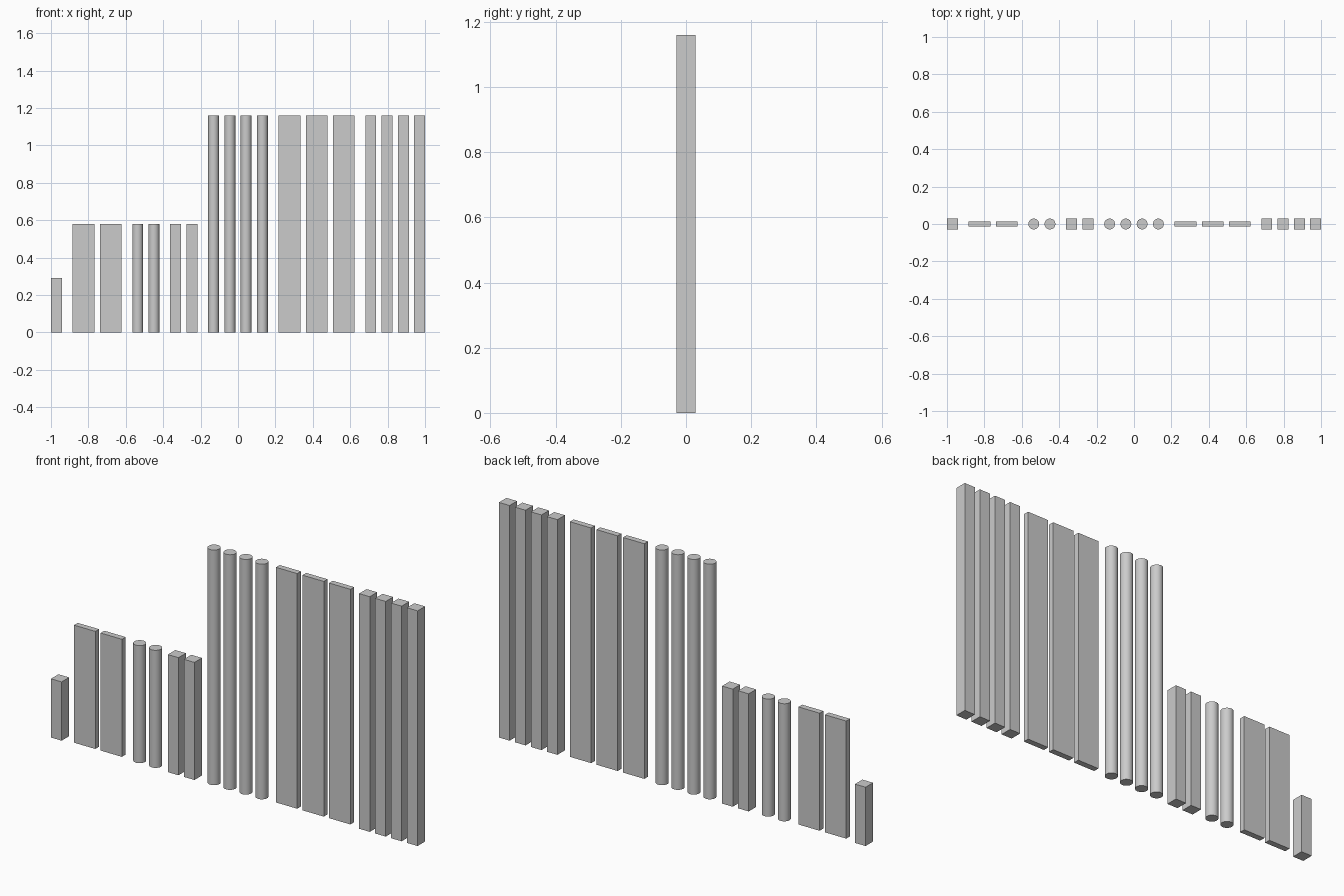
import bpy

if "Cube" in bpy.data.objects:
    bpy.data.objects.remove(bpy.data.objects["Cube"])

U = 2 / 34.5          # post width; every size and gap is a multiple of it
GAP = 0.5 * U


def post(name, kind, x, height):
    """Add one upright standing on z = 0 with its left side at x."""
    width = 2 * U if kind == "plank" else U
    loc = (x + width / 2, 0, height / 2)
    if kind == "round":
        bpy.ops.mesh.primitive_cylinder_add(vertices=32, radius=U / 2, depth=height, location=loc)
        bpy.ops.object.shade_smooth_by_angle()
    else:
        depth = U / 2 if kind == "plank" else U
        bpy.ops.mesh.primitive_cube_add(size=1, location=loc)
        bpy.context.object.scale = (width, depth, height)
        bpy.ops.object.transform_apply(location=False, rotation=False, scale=True)
    bpy.context.object.name = name
    return x + width + GAP


# Groups from left to right: size label, kind, count, height in units
groups = [
    ("short", "square", 1, 5),
    ("medium", "plank", 2, 10),
    ("medium", "round", 2, 10),
    ("medium", "square", 2, 10),
    ("tall", "round", 4, 20),
    ("tall", "plank", 3, 20),
    ("tall", "square", 4, 20),
]

x = -1.0
for label, kind, count, height in groups:
    part = "plank" if kind == "plank" else kind + "_post"
    for i in range(count):
        x = post(f"{label}_{part}_{i + 1}", kind, x, height * U)
    x += GAP          # wider gap between groups
